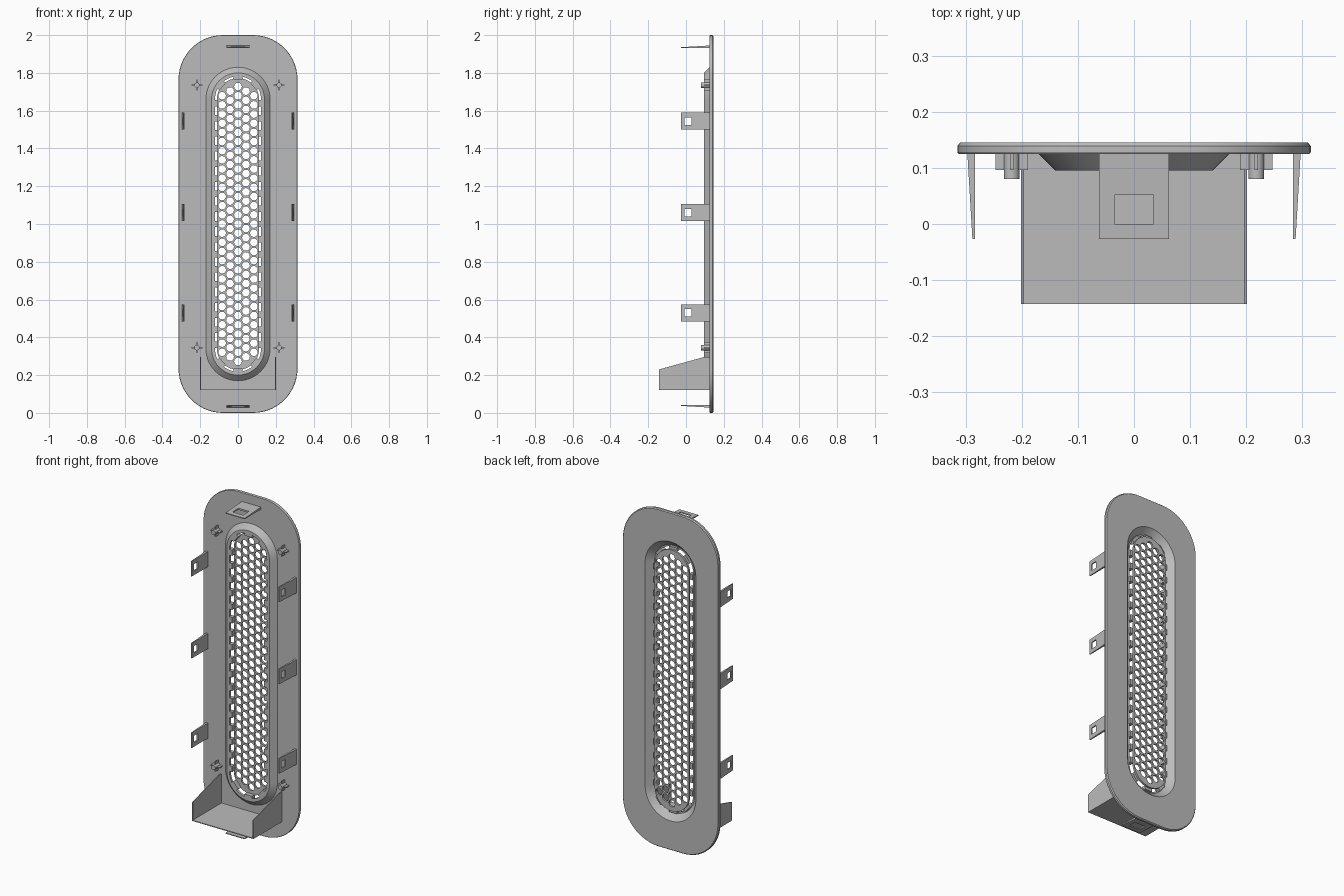
import bpy, bmesh, math
from mathutils import Matrix, Vector

cube = bpy.data.objects.get("Cube")
if cube:
    bpy.data.objects.remove(cube, do_unlink=True)

grey = bpy.data.materials.new("plain_grey")
colour = (0.5, 0.5, 0.5, 1)
grey.diffuse_color = colour
grey.use_nodes = True
grey.node_tree.nodes["Principled BSDF"].inputs["Base Color"].default_value = colour

MID = 1.0      # height of the centre
SPINE = 0.66   # half length of the straight part of the slot


def add_object(name, mesh, smooth=False):
    obj = bpy.data.objects.new(name, mesh)
    bpy.context.collection.objects.link(obj)
    mesh.materials.clear()
    mesh.materials.append(grey)
    if smooth:
        bpy.ops.object.select_all(action="DESELECT")
        obj.select_set(True)
        bpy.context.view_layer.objects.active = obj
        bpy.ops.object.shade_smooth_by_angle(angle=math.radians(30))
    return obj


def finish(name, bm, smooth=False):
    bmesh.ops.remove_doubles(bm, verts=bm.verts, dist=0.00005)
    bmesh.ops.recalc_face_normals(bm, faces=bm.faces)
    mesh = bpy.data.meshes.new(name)
    bm.to_mesh(mesh)
    bm.free()
    return add_object(name, mesh, smooth)


def round_rect(hw, hh, r, steps=14):
    """Outline of a rounded rectangle in x and z."""
    points = []
    for corner, (sx, sz) in enumerate(((1, 1), (-1, 1), (-1, -1), (1, -1))):
        for i in range(steps + 1):
            a = math.pi / 2 * (corner + i / steps)
            points.append((sx * (hw - r) + r * math.cos(a),
                           MID + sz * (hh - r) + r * math.sin(a)))
    return points


def stadium(r):
    return round_rect(r, SPINE + r, r)


def closed_loft(name, rings):
    """Bridge outlines, each at its own y, into a closed ring body."""
    bm = bmesh.new()
    loops = [[bm.verts.new((x, y, z)) for x, z in pts] for pts, y in rings]
    for a, b in zip(loops, loops[1:] + loops[:1]):
        for i in range(len(a)):
            j = (i + 1) % len(a)
            bm.faces.new((a[i], a[j], b[j], b[i]))
    return finish(name, bm, True)


def add_box(bm, centre, size, turn=0.0):
    m = (Matrix.Translation(centre) @ Matrix.Rotation(-turn, 4, "Y")
         @ Matrix.Diagonal((*size, 1)))
    bmesh.ops.create_cube(bm, size=1, matrix=m)


# Face plate with sloping recess and inner flange
closed_loft("face_plate", [
    (round_rect(0.315, 1.0, 0.235), 0.139),
    (round_rect(0.310, 0.995, 0.23), 0.145),
    (stadium(0.166), 0.145),
    (stadium(0.131), 0.108),
    (stadium(0.122), 0.108),
    (stadium(0.122), 0.095),
    (stadium(0.140), 0.095),
    (stadium(0.170), 0.125),
    (round_rect(0.313, 0.998, 0.233), 0.125),
    (round_rect(0.315, 1.0, 0.235), 0.128),
])

# Perforated grille: filled outline with a honeycomb of round holes
curve = bpy.data.curves.new("grille_outline", "CURVE")
curve.dimensions = "2D"
curve.fill_mode = "BOTH"
curve.extrude = 0.006


def add_outline(points):
    spline = curve.splines.new("POLY")
    spline.points.add(len(points) - 1)
    for p, (x, z) in zip(spline.points, points):
        p.co = (x, z, 0, 1)
    spline.use_cyclic_u = True


outline = []
for p in stadium(0.112):
    if not outline or math.dist(p, outline[-1]) > 0.0005:
        outline.append(p)
if math.dist(outline[0], outline[-1]) < 0.0005:
    outline.pop()
add_outline(outline)

PITCH, HOLE = 0.0485, 0.0205
for col in range(-2, 3):
    x = col * PITCH * math.sqrt(3) / 2
    for row in range(-16, 17):
        z = (row + 0.5 * (col % 2)) * PITCH
        if math.hypot(x, max(0, abs(z) - SPINE)) + HOLE < 0.107:
            add_outline([(x + HOLE * math.cos(k * math.pi / 6),
                          MID + z + HOLE * math.sin(k * math.pi / 6))
                         for k in range(12)])
temp = bpy.data.objects.new("grille_outline", curve)
bpy.context.collection.objects.link(temp)
bpy.context.view_layer.update()
graph = bpy.context.evaluated_depsgraph_get()
mesh = bpy.data.meshes.new_from_object(temp.evaluated_get(graph))
bpy.data.objects.remove(temp, do_unlink=True)
mesh.transform(Matrix.Translation((0, 0.127, 0)) @ Matrix.Rotation(math.pi / 2, 4, "X"))
mesh.name = "grille"
add_object("grille", mesh, True)

# Ribs that bridge the slot between grille and flange
bm = bmesh.new()
rib_y, rib_depth, rib_r, rib_w = 0.1085, 0.027, 0.116, 0.022
for side in (-1, 1):
    for k in range(-8, 9):
        add_box(bm, (side * rib_r, rib_y, MID + k * 0.08), (rib_w, rib_depth, 0.034))
    for deg in (40, 90, 140):
        a = math.radians(deg * side)
        centre = (rib_r * math.cos(a), rib_y, MID + side * SPINE + rib_r * math.sin(a))
        add_box(bm, centre, (rib_w, rib_depth, 0.05), a)
finish("grille_ribs", bm)


def clip(name, centre, out, half_w, window_w, window):
    """Tapered snap tab with a rectangular window."""
    out = Vector(out)
    along = Vector((out.z, 0, -out.x))
    tip, root = -0.027, 0.126
    outer = [(-half_w, tip), (half_w, tip), (half_w, root), (-half_w, root)]
    inner = [(-window_w, window[0]), (window_w, window[0]),
             (window_w, window[1]), (-window_w, window[1])]
    bm = bmesh.new()

    def loop(points, outside):
        verts = []
        for u, y in points:
            t = outside * (0.005 + 0.009 * (y - tip) / (root - tip))
            verts.append(bm.verts.new(Vector(centre) + along * u + out * t + Vector((0, y, 0))))
        return verts

    loops = [loop(outer, 0), loop(inner, 0), loop(inner, 1), loop(outer, 1)]
    for a, b in zip(loops, loops[1:] + loops[:1]):
        for i in range(4):
            j = (i + 1) % 4
            bm.faces.new((a[i], a[j], b[j], b[i]))
    finish(name, bm)


# Snap clips along the sides and at both ends
for side, label in ((1, "left"), (-1, "right")):
    for z, level in ((1.545, "upper"), (1.06, "middle"), (0.53, "lower")):
        clip(f"{level}_{label}_clip", (side * 0.283, 0, z), (side, 0, 0),
             0.045, 0.02, (-0.008, 0.03))
clip("top_clip", (0, 0, 1.931), (0, 0, 1), 0.062, 0.035, (0.0, 0.052))
clip("bottom_clip", (0, 0, 0.042), (0, 0, -1), 0.062, 0.035, (0.0, 0.052))

# Locating pins with crossed fins
for side, label in ((1, "left"), (-1, "right")):
    for z, level in ((1.735, "upper"), (0.345, "lower")):
        bm = bmesh.new()
        x = side * 0.218
        bmesh.ops.create_cone(
            bm, cap_ends=True, segments=16, radius1=0.014, radius2=0.014, depth=0.046,
            matrix=Matrix.Translation((x, 0.103, z)) @ Matrix.Rotation(math.pi / 2, 4, "X"))
        for size in ((0.058, 0.03, 0.006), (0.006, 0.03, 0.058)):
            add_box(bm, (x, 0.111, z), size)
        finish(f"{level}_{label}_pin", bm, True)

# Open tray: floor and two sloping cheeks
bm = bmesh.new()
add_box(bm, (0, -0.0085, 0.1225), (0.402, 0.269, 0.005))
finish("tray_floor", bm)
cheek = [(-0.143, 0.12), (-0.143, 0.23), (0.1, 0.297), (0.126, 0.297), (0.126, 0.12)]
for side, label in ((1, "left"), (-1, "right")):
    bm = bmesh.new()
    face = bm.faces.new([bm.verts.new((side * 0.201, y, z)) for y, z in cheek])
    ext = bmesh.ops.extrude_face_region(bm, geom=[face])["geom"]
    bmesh.ops.translate(bm, vec=(-side * 0.005, 0, 0),
                        verts=[v for v in ext if isinstance(v, bmesh.types.BMVert)])
    finish(f"tray_{label}_cheek", bm)
